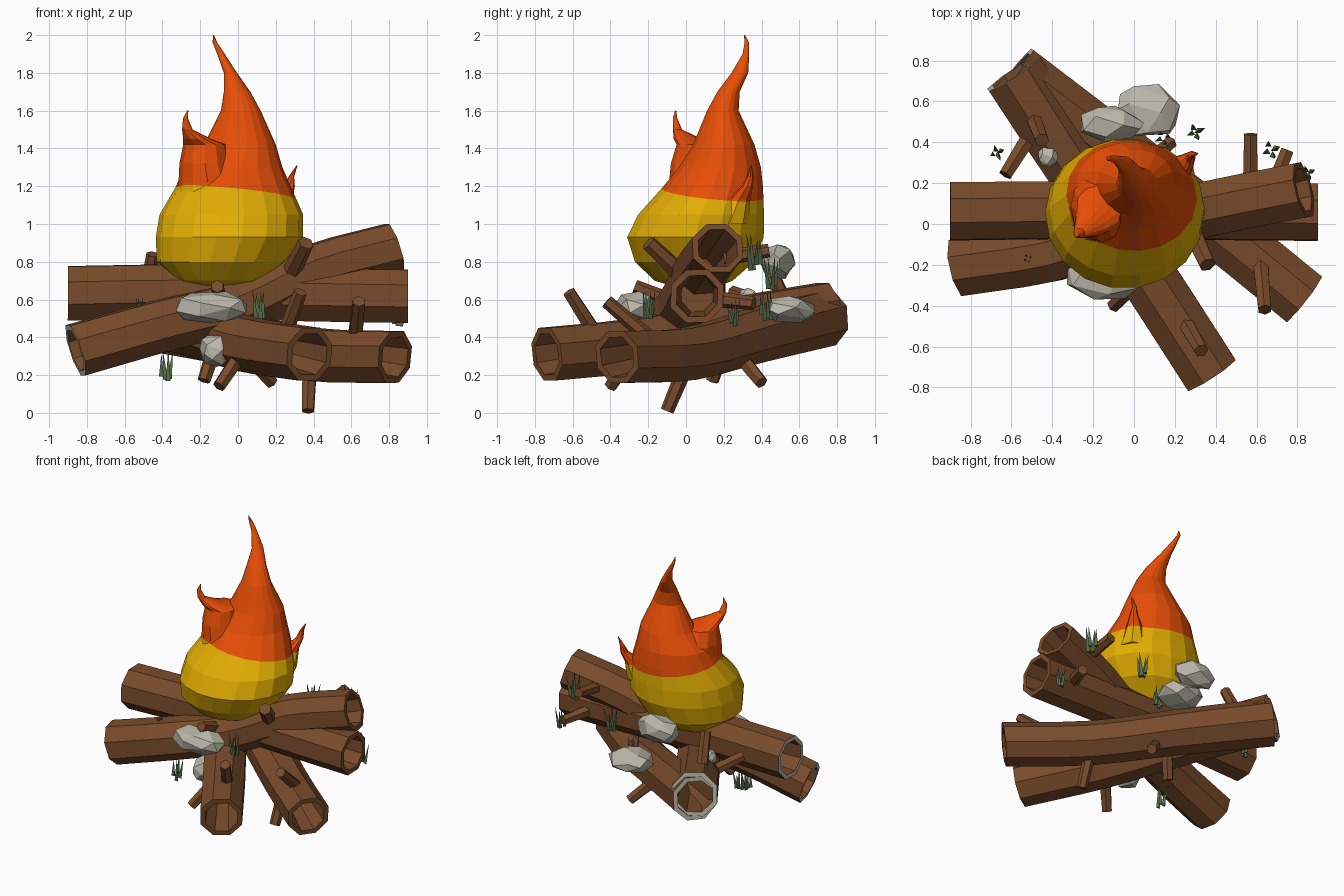
import bpy, bmesh, math, random
from mathutils import Vector, Matrix

if "Cube" in bpy.data.objects:
    bpy.data.objects.remove(bpy.data.objects["Cube"])

random.seed(4)


def material(name, rgb):
    m = bpy.data.materials.new(name)
    m.diffuse_color = (*rgb, 1)
    m.use_nodes = True
    m.node_tree.nodes["Principled BSDF"].inputs["Base Color"].default_value = m.diffuse_color
    return m


BARK = material("bark brown", (0.19, 0.07, 0.024))
STONE = material("stone grey", (0.5, 0.48, 0.4))
GRASS = material("grass green", (0.085, 0.14, 0.06))
ORANGE = material("flame orange", (0.85, 0.08, 0.002))
YELLOW = material("flame yellow", (0.76, 0.42, 0.001))


def finish(bm, name, *mats):
    bmesh.ops.recalc_face_normals(bm, faces=bm.faces)
    me = bpy.data.meshes.new(name)
    bm.to_mesh(me)
    bm.free()
    for m in mats:
        me.materials.append(m)
    ob = bpy.data.objects.new(name, me)
    bpy.context.collection.objects.link(ob)
    return ob


def loft(bm, rings):
    """Skin a list of point rings, cap both ends, return faces per band."""
    vs = [[bm.verts.new(p) for p in r] for r in rings]
    n = len(vs[0])
    bands = [[bm.faces.new((a[i], a[(i + 1) % n], b[(i + 1) % n], b[i])) for i in range(n)]
             for a, b in zip(vs, vs[1:])]
    bm.faces.new(vs[0])
    bm.faces.new(vs[-1])
    return bands


def catmull(pts, per):
    pts = [Vector(p) for p in pts]
    ext = [2 * pts[0] - pts[1]] + pts + [2 * pts[-1] - pts[-2]]
    out = []
    for k in range(len(pts) - 1):
        a, b, c, d = ext[k:k + 4]
        for s in range(per):
            t = s / per
            out.append(0.5 * (2 * b + (c - a) * t + (2 * a - 5 * b + 4 * c - d) * t * t
                              + (3 * b - a - 3 * c + d) * t ** 3))
    return out + [pts[-1]]


# Hollow octagonal logs, pale rim at the start end
def log(name, pts, r0, r1, sides=8):
    path = catmull(pts, 3)
    ax = (path[-1] - path[0]).normalized()
    u = ax.cross(Vector((0, 0, 1))).normalized()
    v = u.cross(ax)
    wob = [random.uniform(0.97, 1.03) for _ in range(sides)]

    def ring(c, rad):
        return [c + rad * w * (u * math.cos((i + .5) * math.tau / sides)
                               + v * math.sin((i + .5) * math.tau / sides)) for i, w in enumerate(wob)]
    a, b, n = path[0], path[-1], len(path) - 1
    rings = [ring(a + ax * 0.45, r0 * .6), ring(a, r0 * .8)]
    rings += [ring(p, r0 + (r1 - r0) * min(1, 2 * k / n)) for k, p in enumerate(path)]
    rings += [ring(b, r1 * .77), ring(b - ax * 0.45, r1 * .6)]
    bm = bmesh.new()
    bands = loft(bm, rings)
    for f in bands[1]:
        f.material_index = 1
    finish(bm, name, BARK, STONE)


log("log_across", [(-0.9, 0.065, 0.635), (-0.3, 0.07, 0.645), (0.3, 0.065, 0.63), (0.9, 0.06, 0.62)],
    .155, .152)
log("log_leaning", [(-0.86, -0.21, 0.33), (-0.4, -0.14, 0.46), (0.0, -0.01, 0.565),
                    (0.4, 0.085, 0.755), (0.83, 0.17, 0.872)], .152, .146)
log("log_front", [(-0.585, 0.74, 0.535), (-0.27, 0.25, 0.46), (0.06, -0.24, 0.36), (0.38, -0.735, 0.31)],
    .163, .15)
log("log_right", [(-0.59, 0.735, 0.505), (-0.1, 0.37, 0.41), (0.38, 0.0, 0.31), (0.83, -0.365, 0.295)],
    .163, .15)


# Broken branch stubs, six-sided and tapered
def stub(i, base, tip, r=0.042):
    base, tip = Vector(base), Vector(tip)
    d = tip - base
    bm = bmesh.new()
    bmesh.ops.create_cone(bm, cap_ends=True, segments=6, radius1=r, radius2=r * .85, depth=d.length,
                          matrix=Matrix.Translation((base + tip) / 2)
                          @ d.to_track_quat('Z', 'Y').to_matrix().to_4x4())
    finish(bm, f"branch_stub_{i}", BARK)


stubs = [((.28, -.03, .74), (.36, -.2, .9)), ((.25, -.48, .42), (.33, -.62, .64)),
         ((.62, -.2, .4), (.64, -.42, .59)), ((.38, 0, .25), (.37, -.1, .01)),
         ((.02, -.28, .32), (-.1, -.4, .14)), ((.03, .27, .32), (.18, .4, .16)),
         ((-.12, .2, .36), (-.18, .14, .17)), ((-.5, .54, .55), (-.45, .41, .84)),
         ((-.53, .4, .58), (-.63, .24, .64)), ((.57, .2, .82), (.57, .44, .86)),
         ((.68, .18, .6), (.75, .36, .58)), ((-.1, -.1, .6), (-.11, -.27, .67))]
for i, (a, b) in enumerate(stubs):
    stub(i + 1, a, b, .05 if i == 0 else .042)


# Flame: lofted tongues, split into yellow base and orange top by a tilted cut
def tongue(name, secs, sides):
    bm = bmesh.new()
    loft(bm, [[(cx + rx * math.cos(i * math.tau / sides), cy + ry * math.sin(i * math.tau / sides), z)
               for i in range(sides)] for z, cx, cy, rx, ry in secs])
    no, co = Vector((0.1, 0.1, 1)), Vector((0, 0, 1.175))
    bmesh.ops.bisect_plane(bm, geom=bm.verts[:] + bm.edges[:] + bm.faces[:], dist=1e-5,
                           plane_co=co, plane_no=no.normalized())
    for f in bm.faces:
        f.material_index = int((f.calc_center_median() - co).dot(no) > 0)
    finish(bm, name, YELLOW, ORANGE)


tongue("flame_main", [
    (.65, -.1, .06, .06, .06), (.70, -.1, .04, .23, .21), (.80, -.085, .045, .345, .32),
    (.93, -.045, .05, .39, .367), (1.05, -.035, .08, .38, .338), (1.19, -.025, .14, .308, .272),
    (1.30, -.025, .18, .26, .22), (1.42, .01, .2, .19, .165), (1.6, .015, .195, .105, .085),
    (1.7, -.005, .225, .07, .06), (1.8, -.04, .285, .035, .045), (1.9, -.09, .317, .02, .018),
    (1.96, -.122, .322, .012, .012), (2.0, -.13, .31, .003, .003)], 18)
tongue("flame_left_tongue", [
    (1.1, -.14, .09, .2, .2), (1.22, -.16, .085, .155, .175), (1.32, -.175, .085, .135, .165),
    (1.42, -.175, .07, .115, .12), (1.45, -.215, .01, .075, .075), (1.5, -.268, -.045, .028, .024),
    (1.56, -.278, -.058, .013, .012), (1.6, -.266, -.055, .003, .003)], 12)
tongue("flame_right_tongue", [
    (1.0, .2, .23, .1, .1), (1.13, .235, .28, .055, .06), (1.2, .275, .325, .026, .03),
    (1.25, .282, .34, .015, .018), (1.31, .312, .345, .003, .003)], 8)


# Faceted stones: hull of evenly spread, slightly jittered points
def stone(i, c, s, n=20):
    bm = bmesh.new()
    for j in range(n):
        z = 1 - (2 * j + 1) / n
        a = j * 2.39996 + random.uniform(-.3, .3)
        w = math.sqrt(1 - z * z) ** .8
        p = (w * math.cos(a), w * math.sin(a), z)
        bm.verts.new([c[k] + p[k] * s[k] * 1.07 for k in range(3)])
    bmesh.ops.convex_hull(bm, input=bm.verts[:])
    bmesh.ops.dissolve_limit(bm, angle_limit=math.radians(15), verts=bm.verts[:], edges=bm.edges[:])
    finish(bm, f"stone_{i}", STONE)


for i, (c, s) in enumerate([((-.14, -.26, .56), (.19, .11, .082)), ((-.115, -.2, .335), (.085, .1, .09)),
                            ((-.115, .49, .8), (.155, .085, .09)), ((.065, .55, .548), (.155, .135, .07)),
                            ((-.42, .33, .61), (.05, .05, .05))]):
    stone(i + 1, c, s)


# Grass tufts: thin three-sided blades
def tuft(i, c, scale=1):
    bm = bmesh.new()
    for k in range(4):
        h = random.uniform(.09, .15) * scale
        a = k * math.tau / 4 + .4
        off = Vector((math.cos(a), math.sin(a), 0)) * .025 * scale
        tilt = Matrix.Rotation(random.uniform(.0, .25), 4, Vector((-math.sin(a), math.cos(a), 0)))
        bmesh.ops.create_cone(bm, cap_ends=True, segments=3, radius1=.014 * scale, radius2=.001, depth=h,
                              matrix=Matrix.Translation(Vector(c) + off) @ tilt)
    finish(bm, f"grass_tuft_{i}", GRASS)


for i, (c, s) in enumerate([((.67, .36, .85), 1.3), ((.85, .25, .53), 1), ((.3, .45, .74), 1.2),
                            ((-.67, .35, .52), 1), ((.14, .42, .57), 1.1), ((-.38, -.16, .25), 1.1),
                            ((.11, -.2, .57), 1), ((-.52, -.17, .57), .6)]):
    tuft(i + 1, c, s)
